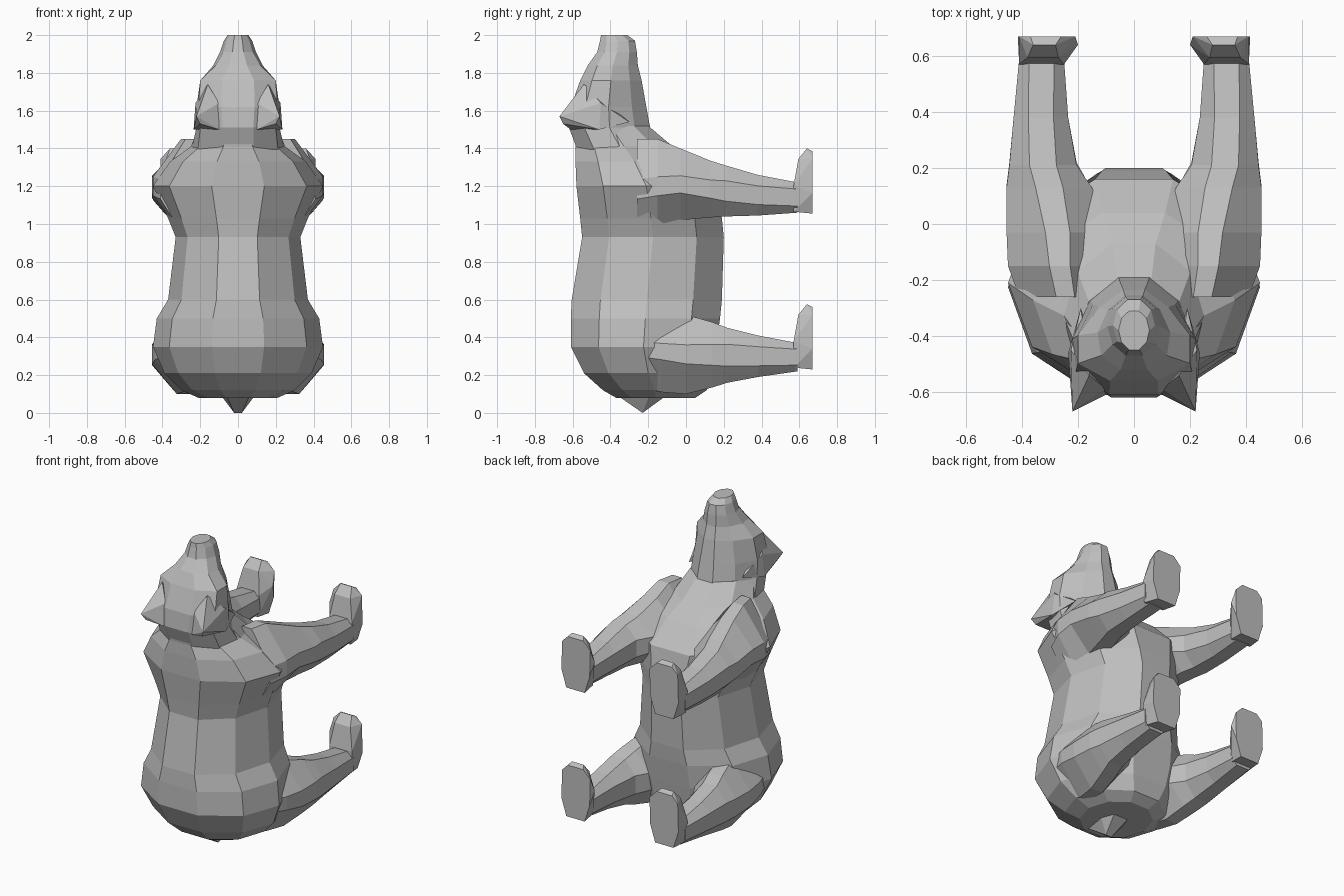
import bpy, bmesh
from math import sin, cos, pi

if "Cube" in bpy.data.objects:
    bpy.data.objects.remove(bpy.data.objects["Cube"])

fur = bpy.data.materials.new("grey_fur")
fur.use_nodes = True
GREY = (0.52, 0.52, 0.52, 1)
fur.diffuse_color = GREY
bsdf = next(n for n in fur.node_tree.nodes if n.type == 'BSDF_PRINCIPLED')
bsdf.inputs["Base Color"].default_value = GREY
bsdf.inputs["Roughness"].default_value = 0.8


def finish(name, bm, mirror=False):
    bmesh.ops.recalc_face_normals(bm, faces=bm.faces[:])
    mesh = bpy.data.meshes.new(name)
    bm.to_mesh(mesh)
    bm.free()
    mesh.materials.append(fur)
    obj = bpy.data.objects.new(name, mesh)
    bpy.context.collection.objects.link(obj)
    if mirror:
        mod = obj.modifiers.new("Mirror", 'MIRROR')
        mod.use_mirror_merge = False


def loft(name, rings, mirror=False):
    """Skin a list of equal-length point rings and cap both ends."""
    bm = bmesh.new()
    loops = [[bm.verts.new(p) for p in ring] for ring in rings]
    n = len(loops[0])
    for a, b in zip(loops, loops[1:]):
        for i in range(n):
            j = (i + 1) % n
            bm.faces.new((a[i], a[j], b[j], b[i]))
    bm.faces.new(loops[0])
    bm.faces.new(loops[-1])
    finish(name, bm, mirror)


def hull(name, points, mirror=False):
    bm = bmesh.new()
    verts = [bm.verts.new(p) for p in points]
    res = bmesh.ops.convex_hull(bm, input=verts)
    junk = {v for v in res["geom_interior"] if isinstance(v, bmesh.types.BMVert)}
    bmesh.ops.delete(bm, geom=list(junk), context='VERTS')
    finish(name, bm, mirror)


def body_ring(z, back, front, w, taper=0):
    """Ten-sided section; taper narrows the belly side and widens the back."""
    mid, half = (back + front) / 2, (front - back) / 2 / sin(0.4 * pi)
    angles = [i * pi / 5 for i in range(10)]
    return [(w * cos(a) * (1 - taper * sin(a)), mid + half * sin(a), z) for a in angles]


def leg_ring(y, x0, x1, z0, z1, c):
    """Box section with its corners cut by the fraction c."""
    cx, cz, hx, hz, k = (x0 + x1) / 2, (z0 + z1) / 2, (x1 - x0) / 2, (z1 - z0) / 2, 1 - 2 * c
    corners = [(1, k), (k, 1), (-k, 1), (-1, k), (-1, -k), (-k, -1), (k, -1), (1, -k)]
    return [(cx + hx * u, y, cz + hz * v) for u, v in corners]


# Torso: rump, waist, shoulders and sloping chest
loft("torso", [body_ring(*s) for s in [
    (0.08, -0.37, 0.05, 0.21), (0.12, -0.44, 0.11, 0.3),
    (0.21, -0.54, 0.14, 0.39), (0.35, -0.61, 0.16, 0.45),
    (0.5, -0.61, 0.18, 0.43), (0.6, -0.605, 0.19, 0.37),
    (0.93, -0.55, 0.2, 0.33), (1.03, -0.56, 0.19, 0.37),
    (1.2, -0.58, 0.16, 0.45), (1.33, -0.585, 0.04, 0.36),
    (1.41, -0.585, -0.07, 0.25), (1.52, -0.6, -0.2, 0.2)]])

# Head: broad forehead, narrow throat, blunt muzzle
loft("head", [body_ring(*s) for s in [
    (1.38, -0.57, -0.1, 0.25, 0.1), (1.51, -0.62, -0.19, 0.22, 0.2),
    (1.62, -0.61, -0.21, 0.22, 0.3), (1.76, -0.56, -0.235, 0.2, 0.4),
    (1.84, -0.52, -0.255, 0.13, 0.2), (1.91, -0.47, -0.26, 0.095),
    (1.97, -0.455, -0.27, 0.075), (2.0, -0.45, -0.31, 0.055)]])

# Ears flaring out of the back corners of the head
hull("ears", [(0.1, -0.61, 1.5), (0.1, -0.59, 1.64), (0.235, -0.46, 1.5),
              (0.225, -0.45, 1.64), (0.16, -0.54, 1.74), (0.19, -0.3, 1.54),
              (0.22, -0.67, 1.57), (0.2, -0.65, 1.53)], True)

hull("tail", [(s * x, y, z) for s in (-1, 1) for x, y, z in [
    (0.02, -0.23, 0), (0.08, -0.2, 0.08), (0.06, -0.36, 0.09), (0.05, -0.12, 0.08)]])

# Front and hind legs reaching forward from shoulders and hips
loft("front_legs", [leg_ring(*s) for s in [
    (-0.26, 0.08, 0.41, 0.92, 1.45, 0.4), (-0.15, 0.08, 0.45, 0.95, 1.45, 0.4),
    (-0.03, 0.09, 0.455, 1.02, 1.4, 0.38), (0.13, 0.15, 0.455, 1.035, 1.335, 0.34),
    (0.21, 0.205, 0.445, 1.04, 1.31, 0.3), (0.38, 0.235, 0.43, 1.045, 1.26, 0.27),
    (0.59, 0.25, 0.41, 1.06, 1.22, 0.22)]], True)

loft("hind_legs", [leg_ring(*s) for s in [
    (-0.26, 0.08, 0.4, 0.14, 0.54, 0.4), (-0.13, 0.08, 0.44, 0.11, 0.54, 0.4),
    (0.0, 0.11, 0.455, 0.1, 0.52, 0.38), (0.14, 0.16, 0.455, 0.135, 0.48, 0.34),
    (0.22, 0.205, 0.445, 0.16, 0.45, 0.3), (0.38, 0.235, 0.43, 0.19, 0.41, 0.27),
    (0.59, 0.25, 0.41, 0.22, 0.37, 0.22)]], True)

# Flat-soled feet with toes turned up
SOLE = [(0.25, 0), (0.38, 0), (0.415, 0.11), (0.41, 0.29),
        (0.37, 0.33), (0.26, 0.33), (0.21, 0.28), (0.215, 0.11)]
INSTEP = [(0.26, 0.57, 0.01), (0.4, 0.57, 0.01), (0.41, 0.57, 0.15),
          (0.25, 0.57, 0.15), (0.27, 0.595, 0.29), (0.38, 0.595, 0.29),
          (0.28, 0.64, 0.345), (0.36, 0.64, 0.345), (0.2, 0.64, 0.2)]
for name, heel in (("front_feet", 1.055), ("hind_feet", 0.23)):
    hull(name, [(x, 0.67, heel + z) for x, z in SOLE]
         + [(x, y, heel + z) for x, y, z in INSTEP], True)
